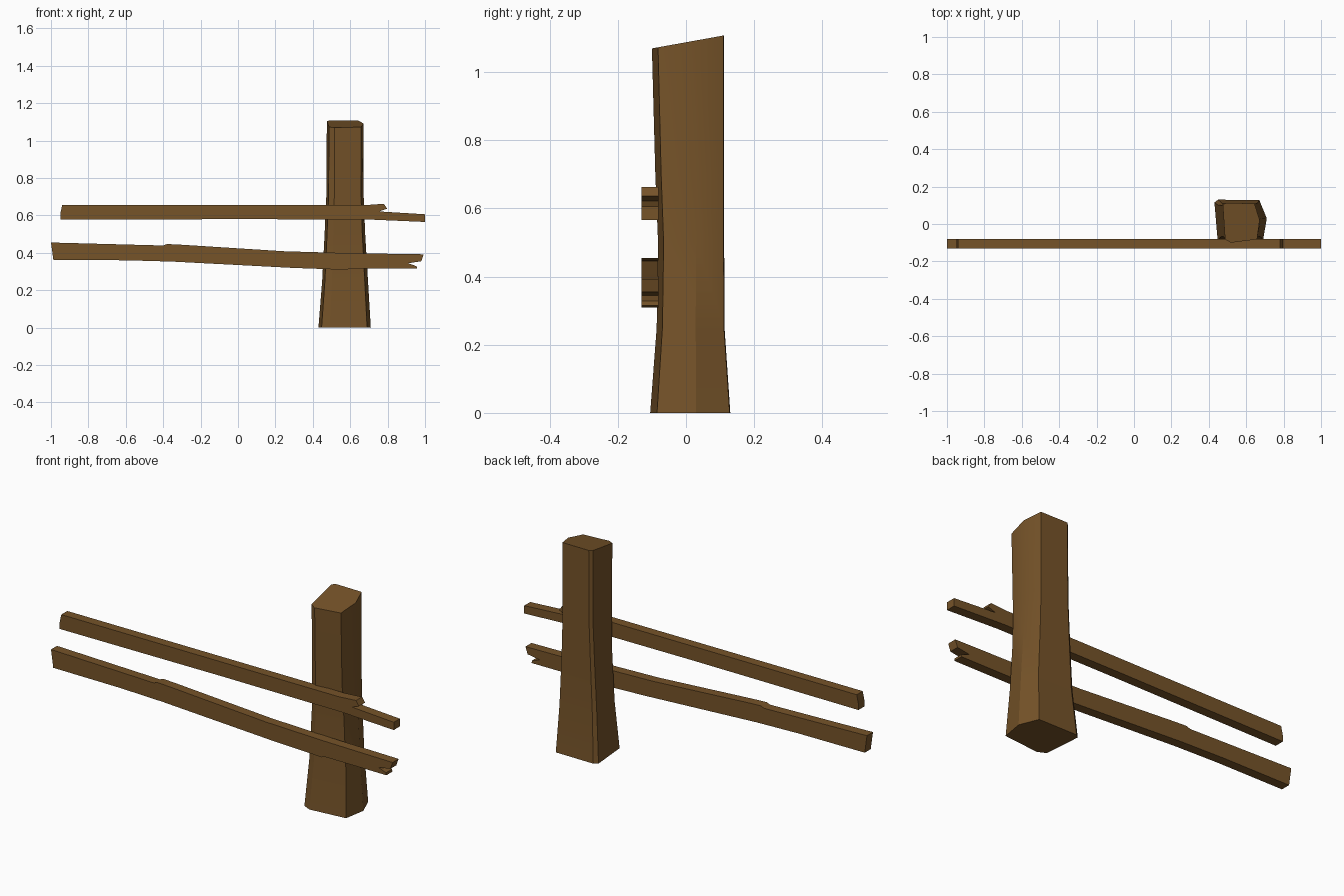
import bpy, bmesh
import math

if "Cube" in bpy.data.objects:
    bpy.data.objects.remove(bpy.data.objects["Cube"])

wood = bpy.data.materials.new("brown_wood")
wood.diffuse_color = (0.18, 0.087, 0.022, 1)
wood.use_nodes = True
wood.node_tree.nodes["Principled BSDF"].inputs["Base Color"].default_value = wood.diffuse_color


def finish(name, bm):
    bmesh.ops.recalc_face_normals(bm, faces=bm.faces[:])
    mesh = bpy.data.meshes.new(name)
    bm.to_mesh(mesh)
    bm.free()
    mesh.materials.append(wood)
    ob = bpy.data.objects.new(name, mesh)
    bpy.context.collection.objects.link(ob)
    bpy.context.view_layer.objects.active = ob
    ob.select_set(True)
    bpy.ops.object.shade_smooth_by_angle(angle=math.radians(30))
    ob.select_set(False)


def rail(name, outline, y0=-0.13, y1=-0.08):
    """Plank: an x/z outline extruded in depth."""
    bm = bmesh.new()
    face = bm.faces.new([bm.verts.new((x, y0, z)) for x, z in outline])
    ext = bmesh.ops.extrude_face_region(bm, geom=[face])["geom"]
    bmesh.ops.translate(bm, vec=(0, y1 - y0, 0),
                        verts=[v for v in ext if isinstance(v, bmesh.types.BMVert)])
    finish(name, bm)


# Post: hewn section lofted through rings (z, xmin, xmax, ymin, ymax)
base = [(.43, .115), (.45, .13), (.67, .128), (.71, .03),
        (.69, -.085), (.49, -.105), (.447, -.085)]
rings = [(0, .43, .71, -.105, .13), (.25, .45, .695, -.086, .113),
         (.5, .463, .68, -.082, .112), (.7, .472, .672, -.09, .112),
         (1.09, .475, .672, -.10, .112)]
bm = bmesh.new()
loops = []
for z, x0, x1, y0, y1 in rings:
    loop = []
    for bx, by in base:
        x = x0 + (bx - .43) / .28 * (x1 - x0)
        y = y0 + (by + .105) / .235 * (y1 - y0)
        # top is cut at a slant, higher at the back
        zz = z if z < 1 else 1.087 + 0.18 * y
        loop.append(bm.verts.new((x, y, zz)))
    loops.append(loop)
for a, b in zip(loops, loops[1:]):
    for i in range(len(base)):
        j = (i + 1) % len(base)
        bm.faces.new((a[i], a[j], b[j], b[i]))
bm.faces.new(loops[0])
bm.faces.new(loops[-1])
finish("fence_post", bm)

# Upper rail with splintered right end
rail("upper_rail", [(-.95, .577), (-.95, .61), (-.94, .655), (.68, .655), (.78, .662),
                    (.797, .636), (.755, .621), (1, .606), (1, .565), (.7, .578), (0, .58)])

# Lower rail, bowed and chipped, with splintered right end
rail("lower_rail", [(-1, .455), (-.987, .362), (-.6, .36), (-.35, .353), (.3, .319),
                    (.58, .309), (.6, .316), (.957, .315), (.955, .328), (.91, .344),
                    (.98, .355), (.993, .392), (.6, .398), (.25, .408), (-.3, .443),
                    (-.38, .447), (-.4, .439)])
